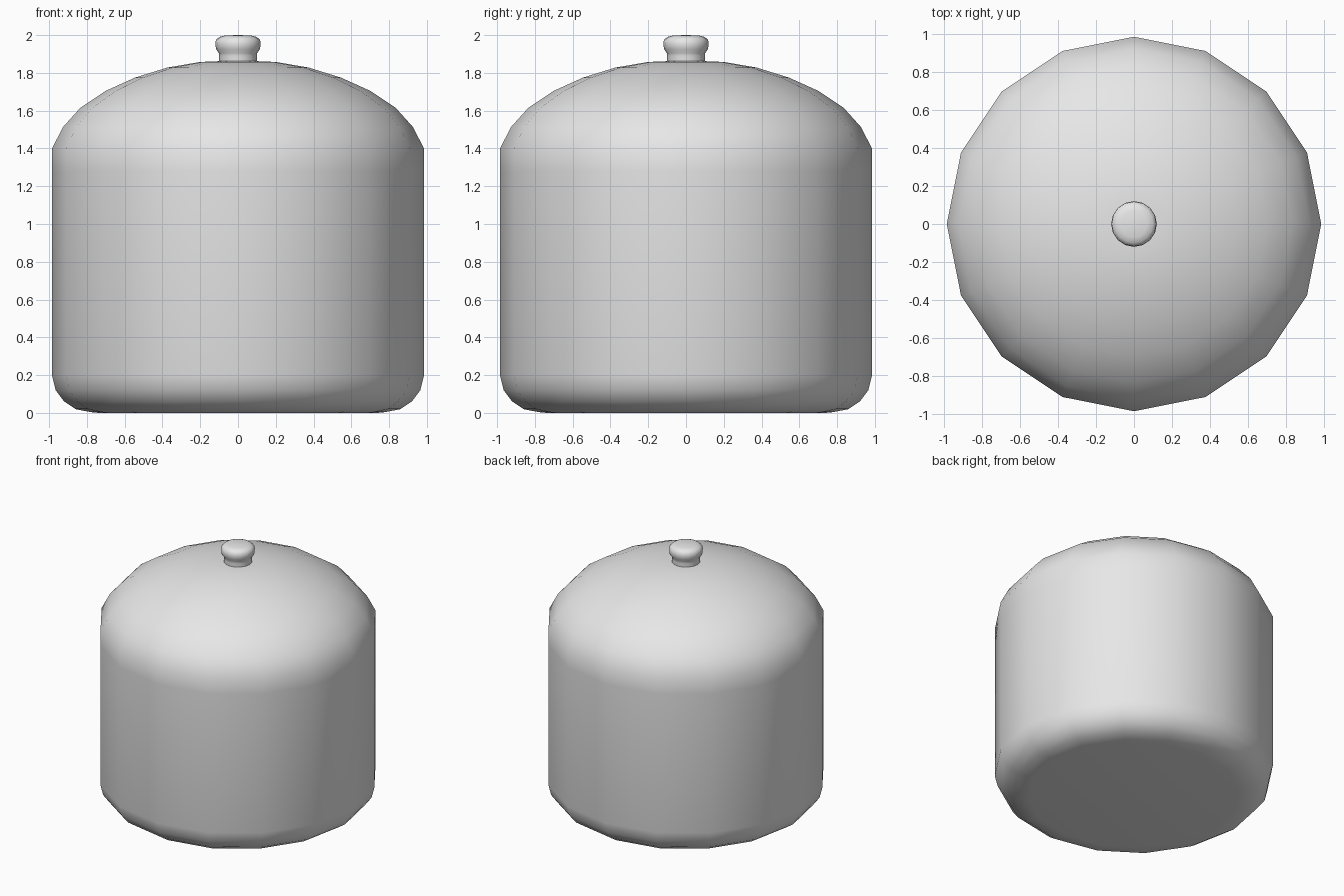
import bpy, math

if "Cube" in bpy.data.objects:
    bpy.data.objects.remove(bpy.data.objects["Cube"])

enamel = bpy.data.materials.new("pale_grey")
enamel.diffuse_color = (0.8, 0.8, 0.8, 1)
enamel.use_nodes = True
enamel.node_tree.nodes["Principled BSDF"].inputs["Base Color"].default_value = enamel.diffuse_color

def lathe(name, profile, sides):
    """Spin (radius, height) points round z; radius 0 makes a pole."""
    verts, rings, faces = [], [], []
    for r, z in profile:
        n = 1 if r == 0 else sides
        rings.append([len(verts) + i for i in range(n)])
        verts += [(r * math.cos(2 * math.pi * i / sides),
                   r * math.sin(2 * math.pi * i / sides), z) for i in range(n)]
    for a, b in zip(rings, rings[1:]):
        for i in range(sides):
            j = (i + 1) % sides
            q = [a[i % len(a)], a[j % len(a)], b[j % len(b)], b[i % len(b)]]
            faces.append(list(dict.fromkeys(q)))
    me = bpy.data.meshes.new(name)
    me.from_pydata(verts, [], faces)
    for p in me.polygons:
        p.use_smooth = True
    me.materials.append(enamel)
    ob = bpy.data.objects.new(name, me)
    bpy.context.collection.objects.link(ob)
    return ob

# pot body with rounded base, running into the domed lid
lathe("pot_and_lid", [
    (0, 0), (0.74, 0), (0.78, 0.004), (0.86, 0.02), (0.92, 0.06), (0.965, 0.12),
    (0.985, 0.20), (0.985, 1.28), (0.985, 1.40),
    (0.925, 1.515), (0.835, 1.615), (0.70, 1.705), (0.545, 1.775),
    (0.375, 1.828), (0.20, 1.858), (0.10, 1.862), (0, 1.862)], 16)

# knob on the lid
lathe("lid_knob", [
    (0.10, 1.85), (0.10, 1.89), (0.102, 1.905), (0.116, 1.925), (0.12, 1.95),
    (0.117, 1.975), (0.10, 1.99), (0.07, 1.998), (0, 2.0)], 16)
